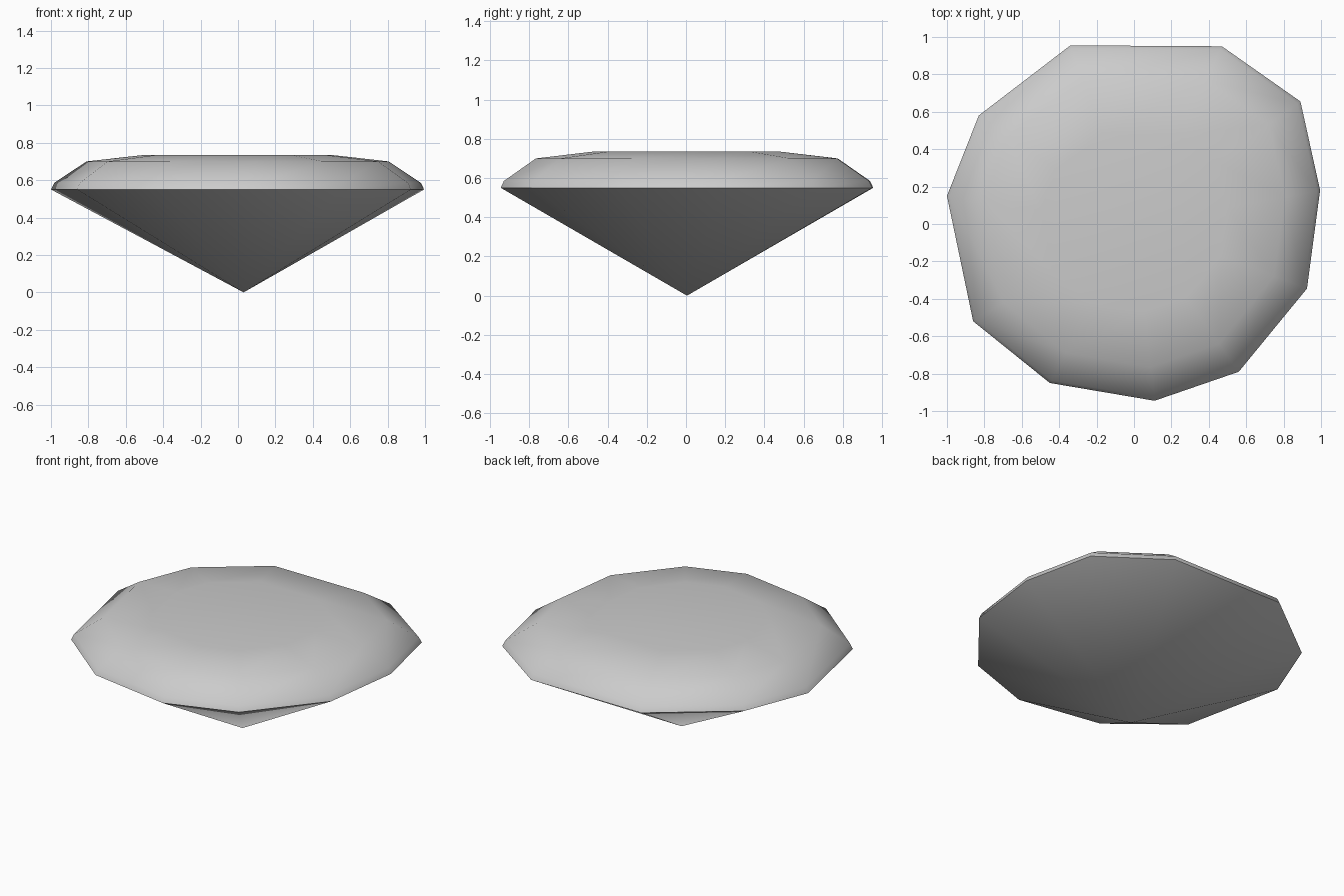
import bpy
import bmesh
import math

cube = bpy.data.objects.get("Cube")
if cube:
    bpy.data.objects.remove(cube, do_unlink=True)

# Uneven eleven-sided girdle outline, counter-clockwise
OUTLINE = [(0.11, -0.945), (0.56, -0.79), (0.925, -0.345), (0.995, 0.18),
           (0.89, 0.655), (0.47, 0.95), (-0.34, 0.955), (-0.83, 0.58),
           (-1.0, 0.15), (-0.86, -0.52), (-0.45, -0.85)]
# Crown profile: scale of the outline and height, girdle to table
RINGS = [(1.0, 0.55), (0.983, 0.585), (0.81, 0.70), (0.5, 0.735)]
APEX = (0.03, 0.005, 0.0)

# Material
stone = bpy.data.materials.new("pale grey stone")
stone.use_nodes = True
grey = (0.6, 0.6, 0.6, 1.0)
stone.diffuse_color = grey
stone.node_tree.nodes["Principled BSDF"].inputs["Base Color"].default_value = grey

# Cut gem: crown rings, flat table and pointed pavilion
bm = bmesh.new()
rings = [[bm.verts.new((x * s, y * s, z)) for x, y in OUTLINE] for s, z in RINGS]
apex = bm.verts.new(APEX)
count = len(OUTLINE)
for i in range(count):
    j = (i + 1) % count
    for low, high in zip(rings, rings[1:]):
        bm.faces.new((low[i], low[j], high[j], high[i]))
    bm.faces.new((rings[0][j], rings[0][i], apex))
bm.faces.new(rings[-1])
bmesh.ops.recalc_face_normals(bm, faces=bm.faces)

mesh = bpy.data.meshes.new("cut_gem")
bm.to_mesh(mesh)
bm.free()
mesh.materials.append(stone)
gem = bpy.data.objects.new("cut_gem", mesh)
bpy.context.collection.objects.link(gem)

# Soft facets with a sharp girdle
bpy.ops.object.select_all(action='DESELECT')
gem.select_set(True)
bpy.context.view_layer.objects.active = gem
bpy.ops.object.shade_smooth_by_angle(angle=math.radians(50))
